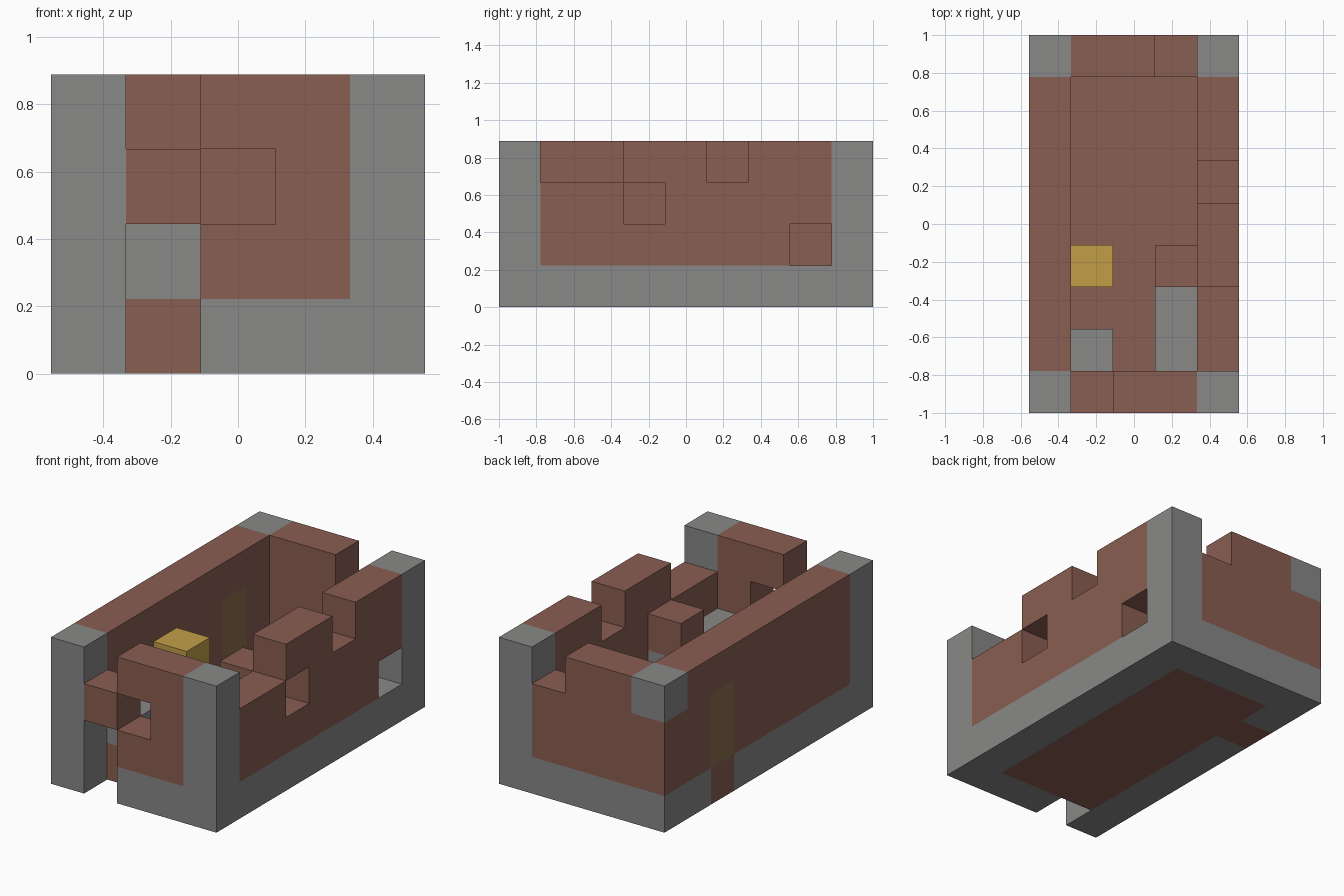
import bpy, bmesh
from itertools import product
from mathutils import Vector

if "Cube" in bpy.data.objects:
    bpy.data.objects.remove(bpy.data.objects["Cube"], do_unlink=True)

SIZE = 2 / 9                       # edge of one building block
ORIGIN = Vector((-2.5, -4.5, 0))   # block grid corner, in blocks


def material(name, rgb):
    linear = [((c / 255 + 0.055) / 1.055) ** 2.4 for c in rgb] + [1]
    mat = bpy.data.materials.new(name)
    mat.use_nodes = True
    mat.diffuse_color = linear
    bsdf = mat.node_tree.nodes["Principled BSDF"]
    bsdf.inputs["Base Color"].default_value = linear
    bsdf.inputs["Roughness"].default_value = 0.9
    return mat


stone = material("grey stone", (136, 136, 135))
wood = material("brown wood", (138, 94, 82))
gold = material("yellow", (194, 158, 72))
glass = material("olive glass", (138, 110, 76))

blocks = {}   # cell -> part name
paint = {}    # part name -> material


def fill(part, mat, x, y, z):
    """Fill a range of cells; a later part replaces an earlier one."""
    paint[part] = mat
    for cell in product(range(*x), range(*y), range(*z)):
        blocks[cell] = part


def cut(x, y, z):
    for cell in product(range(*x), range(*y), range(*z)):
        blocks.pop(cell, None)


# Foundation and floor
fill("foundation", stone, (0, 5), (0, 9), (0, 1))
fill("floor", wood, (1, 4), (1, 8), (0, 1))
fill("window_sill", wood, (0, 1), (6, 7), (0, 1))

# Walls
fill("right_wall", wood, (0, 1), (1, 8), (1, 4))
fill("left_wall", wood, (4, 5), (1, 8), (1, 4))
fill("front_wall", wood, (1, 4), (0, 1), (1, 4))
fill("back_wall", wood, (0, 4), (8, 9), (1, 4))

# Corner posts
fill("front_right_post", stone, (0, 1), (0, 1), (0, 4))
fill("front_left_post", stone, (4, 5), (0, 1), (0, 4))
fill("back_left_post", stone, (4, 5), (8, 9), (0, 4))
fill("back_right_cap", stone, (0, 1), (8, 9), (3, 4))

# Window pane
fill("window_pane", glass, (0, 1), (6, 7), (1, 3))

# Interior blocks
fill("door_step", stone, (1, 2), (1, 2), (1, 2))
fill("side_bench", stone, (3, 4), (1, 4), (1, 2))
fill("bench_block", wood, (3, 4), (3, 4), (2, 3))
fill("yellow_stack", gold, (1, 2), (3, 4), (1, 3))

# Doorway, gaps in the wall tops and holes
cut((1, 2), (0, 1), (0, 2))
cut((1, 2), (0, 1), (3, 4))
cut((2, 3), (0, 1), (2, 3))
cut((4, 5), (1, 3), (3, 4))
cut((4, 5), (5, 6), (3, 4))
cut((4, 5), (3, 4), (2, 3))
cut((4, 5), (7, 8), (1, 2))
cut((3, 4), (8, 9), (3, 4))


def add_open_faces(bm, cell):
    """Add the sides of a block that touch no other block."""
    centre = Vector(cell) + Vector((0.5, 0.5, 0.5)) + ORIGIN
    for axis, sign in product(range(3), (-1, 1)):
        step = Vector((0, 0, 0))
        step[axis] = sign
        neighbour = tuple(int(c + s) for c, s in zip(cell, step))
        if neighbour in blocks:
            continue
        u = Vector((0, 0, 0))
        u[(axis + 1) % 3] = 0.5
        v = step.cross(u)
        mid = centre + step / 2
        corners = (mid - u - v, mid + u - v, mid + u + v, mid - u + v)
        bm.faces.new([bm.verts.new(c * SIZE) for c in corners])


# One object per part
for part, mat in paint.items():
    bm = bmesh.new()
    for cell, owner in blocks.items():
        if owner == part:
            add_open_faces(bm, cell)
    bmesh.ops.remove_doubles(bm, verts=bm.verts, dist=SIZE / 100)
    bmesh.ops.dissolve_limit(bm, angle_limit=0.01, verts=bm.verts, edges=bm.edges)
    mesh = bpy.data.meshes.new(part)
    bm.to_mesh(mesh)
    bm.free()
    mesh.materials.append(mat)
    bpy.context.collection.objects.link(bpy.data.objects.new(part, mesh))
